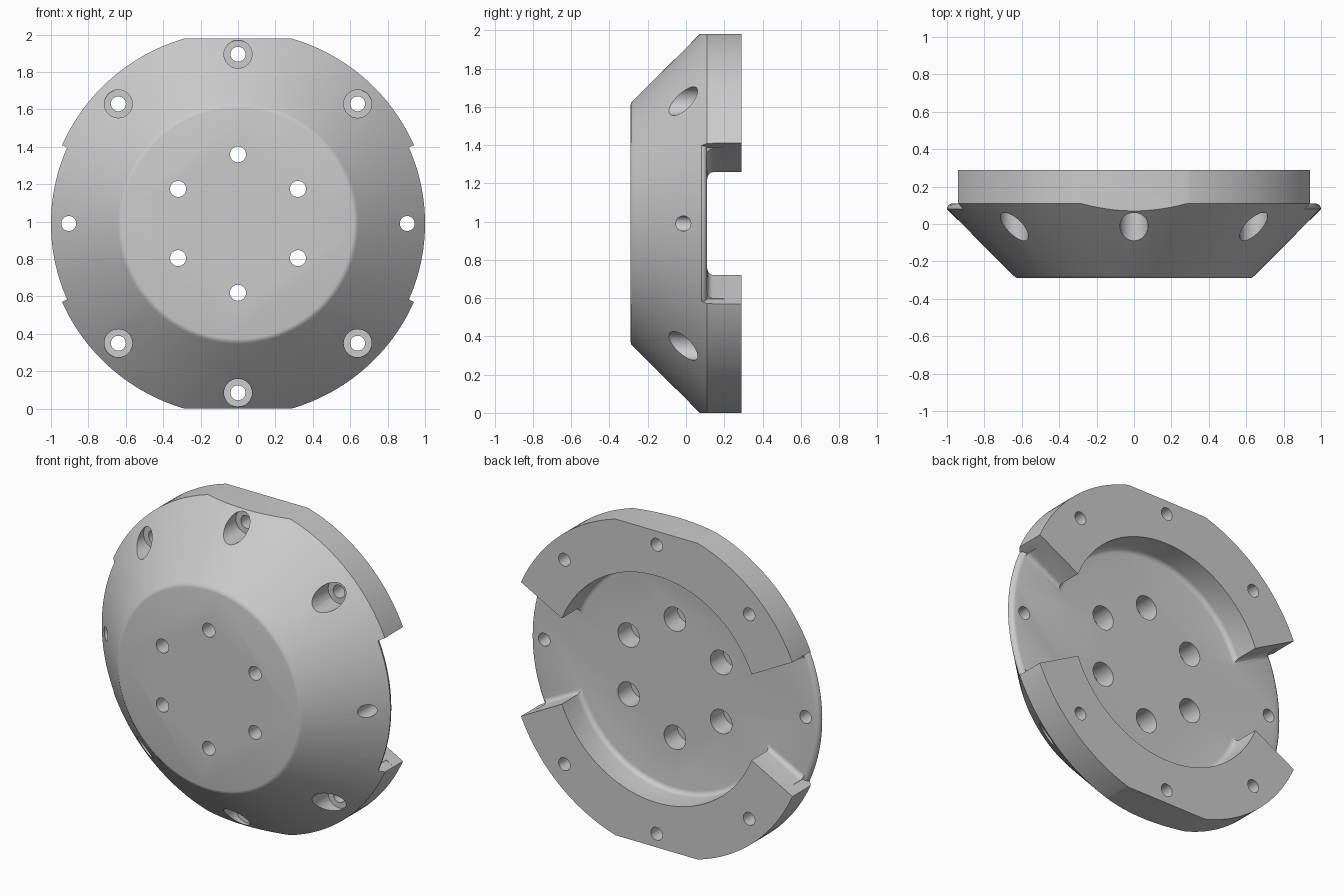
import bpy, bmesh, math

if "Cube" in bpy.data.objects:
    bpy.data.objects.remove(bpy.data.objects["Cube"])

CZ = 0.99          # height of the disc axis (axis runs along y)
FLOOR = 0.11       # depth of the recessed rear floor
SEG = 128


def loft(name, rings):
    """Closed solid through rings of (x, y, z) points, capped at both ends."""
    bm = bmesh.new()
    rows = [[bm.verts.new((x, y, z + CZ)) for x, y, z in r] for r in rings]
    n = len(rows[0])
    for a, b in zip(rows, rows[1:]):
        for i in range(n):
            j = (i + 1) % n
            bm.faces.new((a[i], a[j], b[j], b[i]))
    bm.faces.new(rows[0])
    bm.faces.new(rows[-1])
    bmesh.ops.recalc_face_normals(bm, faces=bm.faces)
    me = bpy.data.meshes.new(name)
    bm.to_mesh(me)
    bm.free()
    ob = bpy.data.objects.new(name, me)
    bpy.context.collection.objects.link(ob)
    return ob


def turned(name, profile, seg, u=0, v=0):
    """Solid of revolution about a y-parallel axis; profile holds (radius, y)."""
    ang = [2 * math.pi * i / seg for i in range(seg)]
    return loft(name, [[(u + r * math.cos(a), y, v + r * math.sin(a)) for a in ang]
                       for r, y in profile])


def recess_outline(d, y):
    """Round pocket with a flared gap on each side, shrunk inward by d."""
    slope, offset = math.radians(28.1), -0.0725 - d
    hit = lambda r: slope + math.asin(offset / r)
    r = 0.71 - d
    far, near = hit(1.3), hit(r)
    pts = []
    for turn in (0, math.pi):
        pts += [(1.3, turn - far), (1.3, turn + far)]
        pts += [(r, turn + near + (math.pi - 2 * near) * i / 48) for i in range(49)]
    return [(q * math.cos(a), y, q * math.sin(a)) for q, a in pts]


def box(name, z0, z1):
    return loft(name, [[(-2, -1, z), (2, -1, z), (2, 1, z), (-2, 1, z)] for z in (z0, z1)])


# Dished flange body with a 45 degree front cone
flange = turned("flange", [(0.618, -0.29), (0.631, -0.287), (0.643, -0.277),
                           (1.03, FLOOR), (1.03, 0.29)], SEG)

cutters = []

# Rear recess with a filleted base
F = 0.03
steps = [(F * (1 - math.sin(t)), FLOOR + F * (1 - math.cos(t)))
         for t in [math.pi / 2 * i / 4 for i in range(5)]]
cutters.append(loft("recess_cutter", [recess_outline(d, y) for d, y in steps + [(0, 0.5)]]))

# Rounded, slightly smaller rim inside the two side gaps
rim = [(1.1, -0.05), (1.0, -0.05)]
rim += [(0.97 + F * math.cos(t), 0.08 + F * math.sin(t))
        for t in [math.pi / 2 * i / 4 for i in range(5)]]
rim += [(0.97, 0.2), (1.1, 0.2)]
for turn in (0, 180):
    angles = [math.radians(turn - 24 + 2 * i) for i in range(25)]
    cutters.append(loft("rim_cutter", [[(r * math.cos(a), y, r * math.sin(a)) for r, y in rim]
                                       for a in angles]))

# Flats at top and bottom
cutters += [box("top_flat_cutter", 0.99, 1.5), box("bottom_flat_cutter", -1.5, -0.99)]

# Outer bolt holes: counterbored from the front, plain at the sides
for k in range(8):
    a = k * math.pi / 4
    profile = [(0.04, -0.5), (0.04, 0.5)]
    if k % 4:
        profile = [(0.075, -0.5), (0.075, 0.085), (0.04, 0.085), (0.04, 0.5)]
    cutters.append(turned("outer_hole_cutter", profile, 32,
                          0.905 * math.cos(a), 0.905 * math.sin(a)))

# Inner bolt holes: counterbored from the rear
for k in range(6):
    a = math.pi / 6 + k * math.pi / 3
    cutters.append(turned("inner_hole_cutter",
                          [(0.043, -0.5), (0.043, -0.02), (0.075, -0.02), (0.075, 0.5)], 32,
                          0.37 * math.cos(a), 0.37 * math.sin(a)))

# Cut everything and remove the cutters
bpy.context.view_layer.objects.active = flange
flange.select_set(True)
for c in cutters:
    c.hide_render = True
    mod = flange.modifiers.new("cut", 'BOOLEAN')
    mod.operation = 'DIFFERENCE'
    mod.solver = 'EXACT'
    mod.object = c
    bpy.ops.object.modifier_apply(modifier=mod.name)
    bpy.data.objects.remove(c)

bpy.ops.object.shade_smooth_by_angle(angle=math.radians(30))

# Plain grey metal
grey = bpy.data.materials.new("grey_metal")
grey.diffuse_color = (0.6, 0.6, 0.6, 1)
grey.use_nodes = True
grey.node_tree.nodes["Principled BSDF"].inputs["Base Color"].default_value = grey.diffuse_color
flange.data.materials.clear()
flange.data.materials.append(grey)
